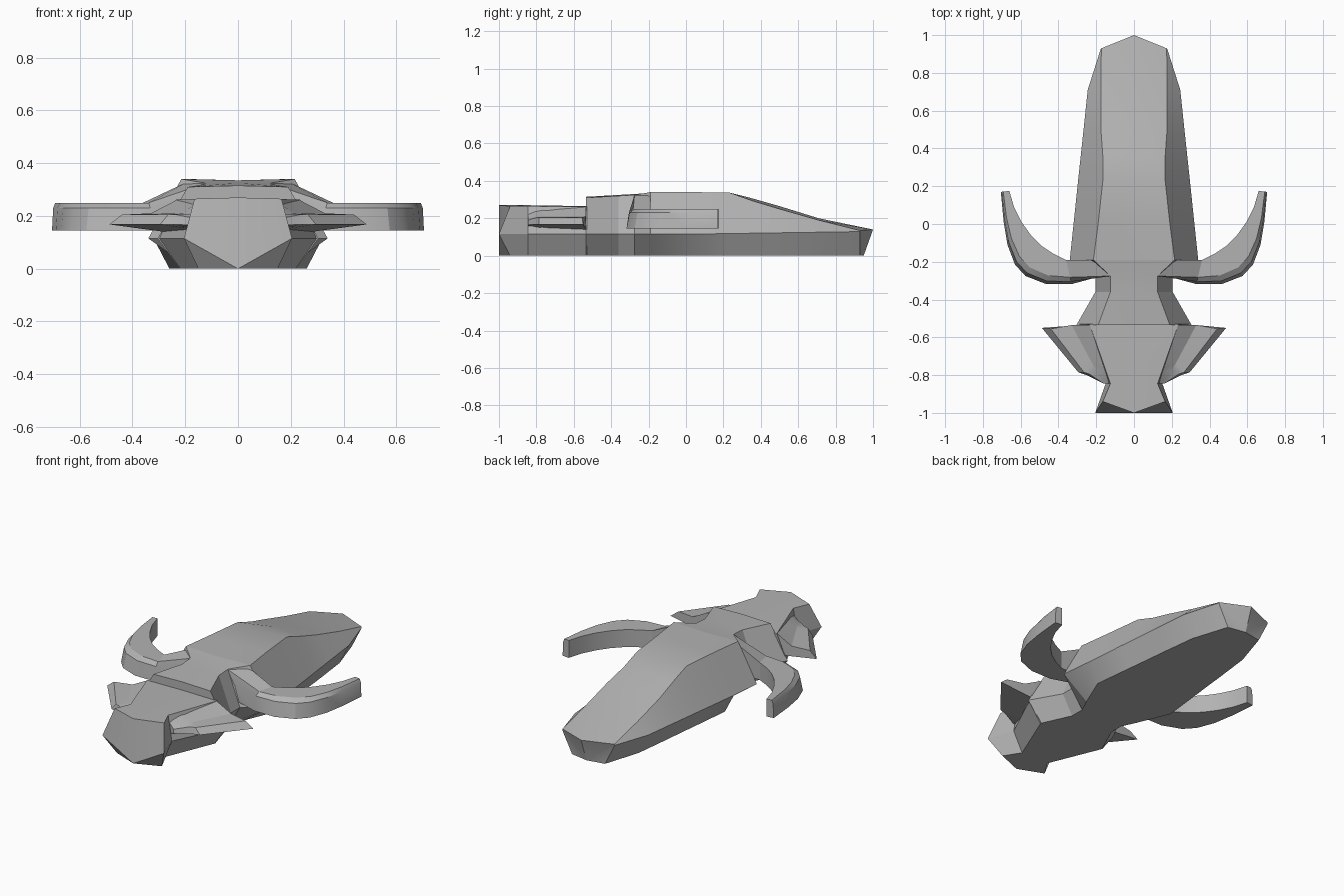
import bpy
import bmesh

old = bpy.data.objects.get("Cube")
if old:
    bpy.data.objects.remove(old, do_unlink=True)

hull_grey = bpy.data.materials.new("hull_grey")
hull_grey.use_nodes = True
GREY = (0.45, 0.45, 0.45, 1)
hull_grey.diffuse_color = GREY
hull_grey.node_tree.nodes["Principled BSDF"].inputs["Base Color"].default_value = GREY


def finish(name, bm, mirrored=True):
    """Mirror across x, clean up and link as a shaded object."""
    if mirrored:
        geom = bm.verts[:] + bm.edges[:] + bm.faces[:]
        bmesh.ops.mirror(bm, geom=geom, axis='X', merge_dist=0.0005)
    bmesh.ops.remove_doubles(bm, verts=bm.verts[:], dist=0.0005)
    bmesh.ops.dissolve_degenerate(bm, edges=bm.edges[:], dist=0.0005)
    bmesh.ops.recalc_face_normals(bm, faces=bm.faces[:])
    mesh = bpy.data.meshes.new(name)
    bm.to_mesh(mesh)
    bm.free()
    mesh.materials.append(hull_grey)
    obj = bpy.data.objects.new(name, mesh)
    bpy.context.collection.objects.link(obj)
    bpy.ops.object.select_all(action='DESELECT')
    obj.select_set(True)
    bpy.context.view_layer.objects.active = obj
    bpy.ops.object.shade_smooth_by_angle(angle=0.4)
    return obj


def hull(name, rows, start=(0, 0, 0), end=(0, 0, 0)):
    """Loft half sections: y, keel x, waist x, roof x, roof z, crown z.
    start / end push the keel, waist and crown of the end sections along y."""
    bm = bmesh.new()
    rings = []
    for i, (y, keel, waist, roof, roof_z, crown_z) in enumerate(rows):
        dk, dw, dc = start if i == 0 else end if i == len(rows) - 1 else (0, 0, 0)
        pts = [(0, y + dk, 0), (keel, y, 0),
               (waist, y + dw, 0.115 + 0.015 * max(y, 0)),
               (roof, y, roof_z), (0, y + dc, crown_z)]
        rings.append([bm.verts.new(p) for p in pts])
    for a, b in zip(rings, rings[1:]):
        for k in range(4):
            bm.faces.new((a[k], a[k + 1], b[k + 1], b[k]))
    for r in (rings[0], rings[-1]):
        bm.faces.new(r[:3])
        bm.faces.new((r[0], r[2], r[3], r[4]))
    return finish(name, bm)


def sweep(name, sections, side):
    """Loft closed sections of equal point count, on one side of the model."""
    bm = bmesh.new()
    rings = [[bm.verts.new((side * x, y, z)) for x, y, z in s] for s in sections]
    for a, b in zip(rings, rings[1:]):
        for k in range(len(a)):
            n = (k + 1) % len(a)
            bm.faces.new((a[k], a[n], b[n], b[k]))
    bm.faces.new(rings[0])
    bm.faces.new(rings[-1])
    return finish(name, bm, mirrored=False)


# Head with a wedge-shaped face
hull("head", [
    (-0.94, 0.15, 0.205, 0.165, 0.265, 0.27),
    (-0.845, 0.09, 0.15, 0.125, 0.265, 0.27),
    (-0.53, 0.22, 0.30, 0.235, 0.262, 0.265),
], start=(-0.06, -0.06, -0.06))

# Thorax, narrowing to the neck
hull("thorax", [
    (-0.535, 0.22, 0.305, 0.19, 0.31, 0.315),
    (-0.36, 0.14, 0.205, 0.125, 0.32, 0.325),
    (-0.275, 0.14, 0.205, 0.125, 0.325, 0.33),
    (-0.19, 0.18, 0.34, 0.215, 0.34, 0.335),
])

# Long tapering abdomen
hull("abdomen", [
    (-0.19, 0.18, 0.34, 0.215, 0.34, 0.335),
    (0, 0.26, 0.32, 0.19, 0.34, 0.335),
    (0.23, 0.235, 0.296, 0.165, 0.338, 0.332),
    (0.36, 0.22, 0.282, 0.165, 0.292, 0.305),
    (0.5, 0.205, 0.267, 0.175, 0.25, 0.265),
    (0.71, 0.18, 0.245, 0.175, 0.19, 0.20),
    (0.93, 0.11, 0.175, 0.173, 0.135, 0.14),
], end=(0.02, 0, 0.07))

# Crescent wings: inner x, y then outer x, y along the curve
wing_path = [
    (0.36, -0.19, 0.33, -0.318), (0.43, -0.155, 0.465, -0.318),
    (0.49, -0.115, 0.575, -0.275), (0.545, -0.06, 0.63, -0.215),
    (0.595, 0.01, 0.67, -0.11), (0.635, 0.09, 0.69, 0.01),
    (0.66, 0.175, 0.705, 0.17),
]
wing = [[(0.18, -0.19, 0.335), (0.12, -0.275, 0.325),
         (0.17, -0.275, 0.24), (0.2, -0.275, 0.145), (0.2, -0.19, 0.145)]]
for ix, iy, ox, oy in wing_path:
    def across(t):
        return ix + (ox - ix) * t, iy + (oy - iy) * t
    wing.append([(ix, iy, 0.25), (*across(0.72), 0.25), (*across(0.9), 0.23),
                 (ox, oy, 0.145), (ix, iy, 0.145)])

# Stepped cheek fins beside the head
fin = [
    [(0.1, -0.84, 0.25), (0.15, -0.845, 0.205), (0.16, -0.845, 0.19), (0.16, -0.845, 0.165), (0.1, -0.84, 0.14)],
    [(0.12, -0.78, 0.262), (0.2, -0.775, 0.21), (0.235, -0.795, 0.205), (0.25, -0.8, 0.168), (0.1, -0.78, 0.14)],
    [(0.13, -0.74, 0.262), (0.22, -0.74, 0.21), (0.265, -0.785, 0.205), (0.295, -0.785, 0.168), (0.11, -0.74, 0.14)],
    [(0.23, -0.535, 0.262), (0.33, -0.535, 0.21), (0.44, -0.555, 0.205), (0.488, -0.55, 0.168), (0.28, -0.535, 0.14)],
]

for label, side in (("left", 1), ("right", -1)):
    sweep(label + "_wing", wing, side)
    sweep(label + "_cheek_fin", fin, side)
